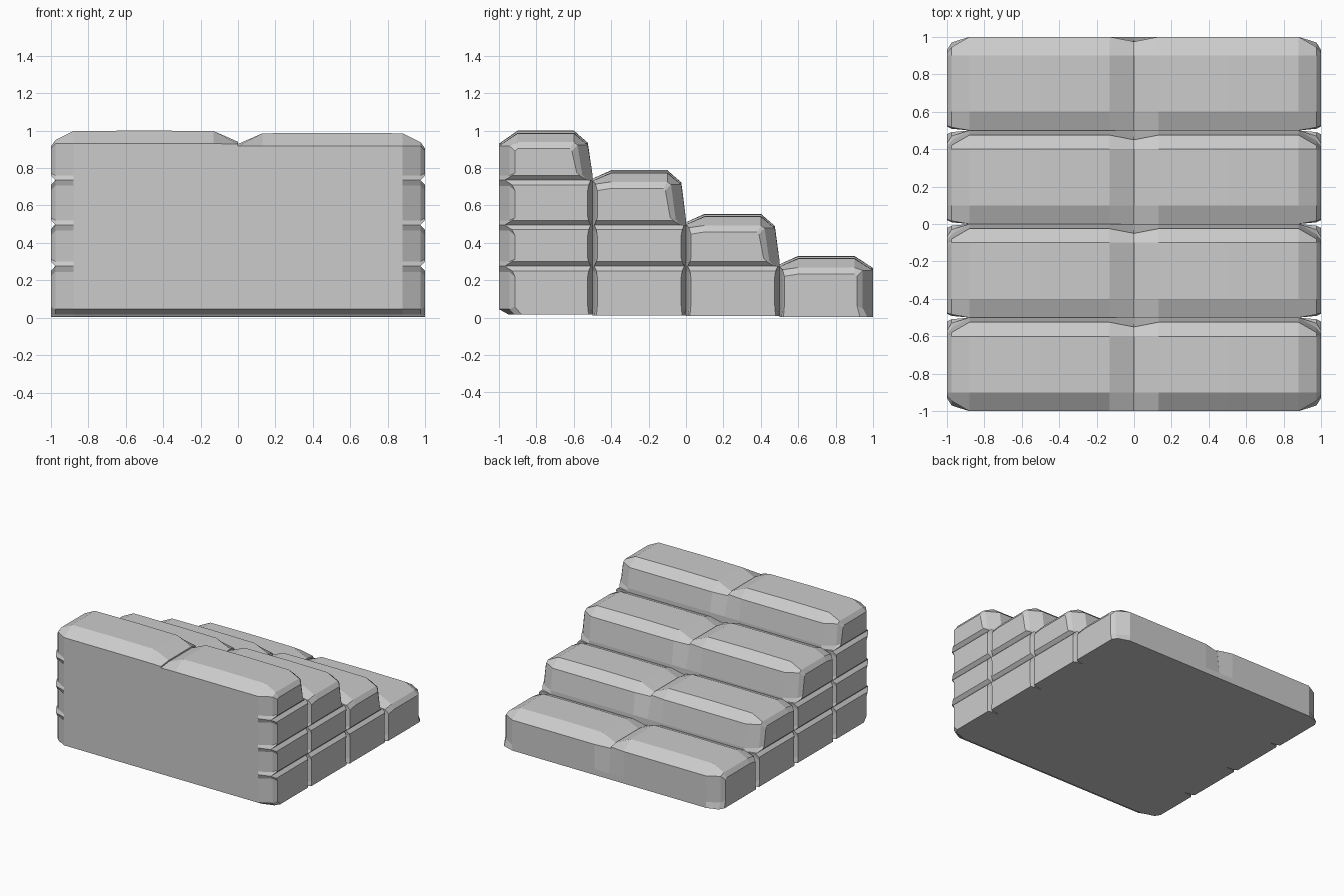
import bpy, bmesh

if "Cube" in bpy.data.objects:
    bpy.data.objects.remove(bpy.data.objects["Cube"])

SEAMS = [0.02, 0.275, 0.495, 0.735]     # underside of each layer
TOPS = [0.33, 0.555, 0.788, 1.0]        # crown of the exposed bag in each layer
# stations along half the width: (x, corner inset, seam inset, crown drop, seam gap)
STATIONS = [(0.0, 0, 0, 0.06, 0), (0.13, 0, 0, 0.003, 0), (0.5, 0, 0, 0, 0),
            (0.88, 0, 0, 0.003, 0), (0.975, 0.055, 0.03, 0.05, 0.0),
            (1.0, 0.085, 0.07, 0.085, 0.025)]


def bag(column, layer, side):
    """One sandbag: a loft of eight-point rings from the middle seam to the outer end."""
    y0, y1 = -1 + 0.5 * column, -0.5 + 0.5 * column
    exposed = layer == 3 - column
    z0 = SEAMS[layer]
    z1 = TOPS[layer] if exposed else SEAMS[layer + 1]
    if exposed and side > 0:
        z1 -= 0.012
    front_out, back_out = column == 0, exposed
    bm = bmesh.new()
    rings = []
    for k, (x, corner, seam, drop, gap) in enumerate(STATIONS):
        f = 1.0 if front_out else 0.3
        b = 1.0 if back_out else 0.3
        f_mid, b_mid = y0 + corner * f, y1 - corner * b
        f_seam, b_seam = y0 + seam * f, y1 - seam * b
        low = z0 + gap
        if exposed:
            top = z1 - drop
            f_sh = min(z1 - (0.07 if front_out else 0.045), top - 0.012)
            b_sh = min(z1 - 0.065, top - 0.012)
            crown0, crown1 = y0 + 0.1, y1 - 0.1
            lean = 0.0 if column == 3 else 0.025      # risers lean back
            if k == 0:
                lean += 0.025                         # pinch at the middle seam
            b_top = b_mid - lean
            crown1 = min(crown1, b_top - 0.01)
        else:
            top = z1 - gap
            f_sh = b_sh = top - 0.03
            crown0, crown1, b_top = f_seam, b_seam, b_mid
        # flat base with a small bevel at the front edge
        base_drop = 0.005 * (column + 0.5) if layer == 0 else 0
        toe = 0.05 if layer == 0 and column == 0 else 0
        if layer == 0:
            low = z0 - base_drop
        prof = [(f_seam + toe, low), (f_mid, z0 + 0.025 + gap * 0.5),
                (f_mid, f_sh), (crown0, top), (crown1, top), (b_top, b_sh),
                (b_mid, z0 + 0.03 + gap * 0.5), (b_seam, low)]
        rings.append([bm.verts.new((side * x, y, z)) for y, z in prof])
    for r, s in zip(rings, rings[1:]):
        for j in range(8):
            n = (j + 1) % 8
            bm.faces.new((r[j], r[n], s[n], s[j]))
    bm.faces.new(rings[0])
    bm.faces.new(rings[-1])
    bmesh.ops.recalc_face_normals(bm, faces=bm.faces)
    name = "sandbag_%s_step%d_layer%d" % ("right" if side > 0 else "left", column + 1, layer + 1)
    me = bpy.data.meshes.new(name)
    bm.to_mesh(me)
    bm.free()
    ob = bpy.data.objects.new(name, me)
    bpy.context.collection.objects.link(ob)
    mat = bpy.data.materials.get("sandbag_cloth")
    if mat:
        me.materials.append(mat)


# Stepped stack: four layers at the front, one at the back
for column in range(4):
    for layer in range(4 - column):
        for side in (-1, 1):
            bag(column, layer, side)
